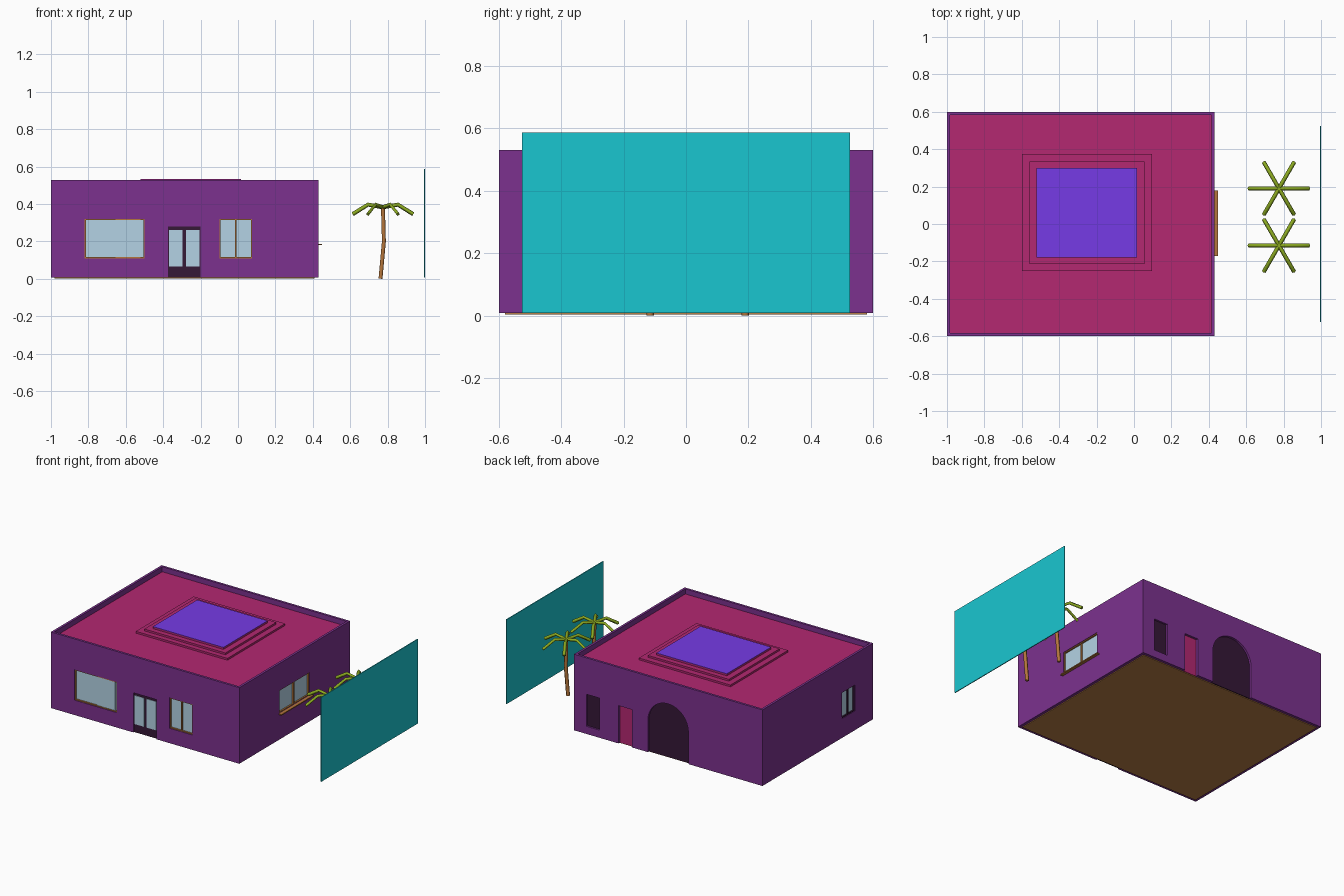
import bpy, bmesh, math
from mathutils import Vector

if "Cube" in bpy.data.objects:
    bpy.data.objects.remove(bpy.data.objects["Cube"], do_unlink=True)


def material(name, r, g, b):
    m = bpy.data.materials.new(name)
    m.use_nodes = True
    m.diffuse_color = (r, g, b, 1)
    m.node_tree.nodes["Principled BSDF"].inputs["Base Color"].default_value = (r, g, b, 1)
    return m


PURPLE = material("purple_plaster", 0.2, 0.031, 0.272)
MAGENTA = material("magenta_paint", 0.454, 0.021, 0.166)
VIOLET = material("violet_panel", 0.181, 0.043, 0.79)
TEAL = material("teal_panel", 0.01, 0.565, 0.632)
DARK = material("dark_plum", 0.036, 0.009, 0.037)
GLASS = material("pale_glass", 0.454, 0.648, 0.783)
WOOD = material("warm_wood", 0.46, 0.18, 0.045)
LEAF = material("palm_green", 0.26, 0.4, 0.015)
EARTH = material("brown_floor", 0.48, 0.21, 0.06)

X0, X1, Y0, Y1 = -1.0, 0.43, -0.6, 0.6
BASE, TOP, ROOF = 0.008, 0.53, 0.495


def finish(name, bm, mat):
    bmesh.ops.recalc_face_normals(bm, faces=bm.faces)
    mesh = bpy.data.meshes.new(name)
    bm.to_mesh(mesh)
    bm.free()
    mesh.materials.append(mat)
    ob = bpy.data.objects.new(name, mesh)
    bpy.context.collection.objects.link(ob)
    return ob


def box(name, x, y, z, mat):
    bm = bmesh.new()
    bmesh.ops.create_cube(bm, size=1)
    for v in bm.verts:
        v.co = Vector([(r[0] + r[1]) / 2 + c * (r[1] - r[0]) for c, r in zip(v.co, (x, y, z))])
    return finish(name, bm, mat)


# Box on a wall: u runs along the wall, d is depth inward from its face
def wall_box(name, side, u, z, d, mat):
    if side == "front":
        return box(name, u, (Y0 + d[0], Y0 + d[1]), z, mat)
    if side == "back":
        return box(name, u, (Y1 - d[1], Y1 - d[0]), z, mat)
    if side == "west":
        return box(name, (X0 + d[0], X0 + d[1]), u, z, mat)
    return box(name, (X1 - d[1], X1 - d[0]), u, z, mat)


def arch(name, x, z0, z1, y, mat):
    r, cx = (x[1] - x[0]) / 2, (x[0] + x[1]) / 2
    pts = [(x[0], z0), (x[1], z0)]
    for i in range(25):
        a = math.pi * i / 24
        pts.append((cx + r * math.cos(a), z1 - r + r * math.sin(a)))
    bm = bmesh.new()
    face = bm.faces.new([bm.verts.new((px, y[0], pz)) for px, pz in pts])
    ext = bmesh.ops.extrude_face_region(bm, geom=[face])["geom"]
    bmesh.ops.translate(bm, vec=(0, y[1] - y[0], 0),
                        verts=[g for g in ext if isinstance(g, bmesh.types.BMVert)])
    return finish(name, bm, mat)


def cut(target, cutter):
    mod = target.modifiers.new("cut", "BOOLEAN")
    mod.operation, mod.solver, mod.object = "DIFFERENCE", "EXACT", cutter
    cutter.hide_render = True
    bpy.context.view_layer.objects.active = target
    bpy.ops.object.modifier_apply(modifier=mod.name)
    bpy.data.objects.remove(cutter, do_unlink=True)


# Building body with a sunken roof inside a thin parapet
walls = box("walls", (X0, X1), (Y0, Y1), (BASE, TOP), PURPLE)
rim = 0.016
roof_x, roof_y = (X0 + rim, X1 - rim), (Y0 + rim, Y1 - rim)
cut(walls, box("roof_cutter", roof_x, roof_y, (ROOF - 0.01, TOP + 0.1), PURPLE))
box("roof", roof_x, roof_y, (ROOF - 0.01, ROOF), MAGENTA)
box("floor", (X0 + 0.02, X1 - 0.02), (Y0 + 0.02, Y1 - 0.02), (0.003, BASE), EARTH)

# Stepped skylight
box("skylight_lower_step", (-0.6, 0.095), (-0.25, 0.375), (ROOF, 0.508), MAGENTA)
box("skylight_upper_step", (-0.56, 0.055), (-0.215, 0.335), (0.508, 0.521), MAGENTA)
box("skylight_curb", (-0.52, 0.015), (-0.18, 0.3), (0.521, 0.532), MAGENTA)
box("skylight_panel", (-0.52, 0.015), (-0.18, 0.3), (0.532, 0.535), VIOLET)


# Recessed window: glass, surrounding frame and centre mullion
def window(name, side, u, z, frame, mullion):
    cut(walls, wall_box("cutter", side, u, z, (-0.05, 0.02), PURPLE))
    wall_box(name + "_glass", side, u, z, (0.014, 0.02), GLASS)
    t, d = 0.006, (0.004, 0.014)
    for i, uu in enumerate(((u[0], u[0] + t), (u[1] - t, u[1]))):
        wall_box(f"{name}_jamb_{i + 1}", side, uu, z, d, frame)
    for i, zz in enumerate(((z[0], z[0] + t), (z[1] - t, z[1]))):
        wall_box(f"{name}_rail_{i + 1}", side, (u[0] + t, u[1] - t), zz, d, frame)
    if mullion:
        c = (u[0] + u[1]) / 2
        wall_box(name + "_mullion", side, (c - 0.004, c + 0.004),
                 (z[0] + t, z[1] - t), d, frame)


window("large_front_window", "front", (-0.82, -0.5), (0.11, 0.32), WOOD, False)
wall_box("large_front_window_sliding_pane", "front", (-0.655, -0.52), (0.116, 0.314),
         (0.008, 0.014), GLASS)
window("small_front_window", "front", (-0.1, 0.075), (0.11, 0.32), WOOD, True)
window("east_window", "east", (-0.165, 0.16), (0.187, 0.345), WOOD, True)
window("west_window", "west", (-0.405, -0.265), (0.14, 0.32), DARK, True)
wall_box("east_window_sill", "east", (-0.17, 0.18), (0.18, 0.187), (-0.02, 0.004), WOOD)

# Glazed double front door
cut(walls, wall_box("cutter", "front", (-0.375, -0.2), (0, 0.28), (-0.05, 0.02), PURPLE))
wall_box("front_door", "front", (-0.375, -0.2), (BASE, 0.28), (0.008, 0.02), DARK)
for i, u in enumerate(((-0.37, -0.297), (-0.278, -0.205))):
    wall_box(f"front_door_glass_{i + 1}", "front", u, (0.065, 0.262), (0.005, 0.008), GLASS)

# Back openings: dark window, painted door and large arch
cut(walls, wall_box("cutter", "back", (0.235, 0.337), (0.06, 0.28), (-0.05, 0.02), PURPLE))
wall_box("back_window", "back", (0.235, 0.337), (0.06, 0.28), (0.012, 0.02), DARK)
cut(walls, wall_box("cutter", "back", (-0.01, 0.093), (0, 0.267), (-0.05, 0.02), PURPLE))
wall_box("back_door", "back", (-0.01, 0.093), (BASE, 0.267), (0.016, 0.02), MAGENTA)
cut(walls, arch("cutter", (-0.438, -0.13), 0, 0.38, (Y1 - 0.02, Y1 + 0.05), PURPLE))
arch("back_arch", (-0.438, -0.13), BASE, 0.38, (Y1 - 0.02, Y1 - 0.014), DARK)

# Free-standing screen
box("screen", (0.994, 1.0), (-0.525, 0.525), (BASE, 0.587), TEAL)


def tube(name, paths, radius, mat, res=0):
    cu = bpy.data.curves.new(name, "CURVE")
    cu.dimensions, cu.bevel_depth, cu.bevel_resolution = "3D", radius, res
    cu.use_fill_caps = True
    for path in paths:
        sp = cu.splines.new("POLY")
        sp.points.add(len(path) - 1)
        for p, co in zip(sp.points, path):
            p.co = (*co, 1)
    cu.materials.append(mat)
    ob = bpy.data.objects.new(name, cu)
    bpy.context.collection.objects.link(ob)


# Two palms with bent trunks and six drooping fronds each
for i, py in enumerate((-0.115, 0.19)):
    px = 0.775
    trunk = [(px - 0.013, py, 0.001), (px + 0.005, py, 0.2), (px, py, 0.385)]
    tube(f"palm_trunk_{i + 1}", [trunk], 0.012, WOOD, 1)
    fronds = []
    for k in range(6):
        a = k * math.pi / 3
        fronds.append([(px + r * math.cos(a), py + r * math.sin(a), z)
                       for r, z in ((0, 0.383), (0.08, 0.397), (0.162, 0.346))])
    tube(f"palm_fronds_{i + 1}", fronds, 0.011, LEAF)
